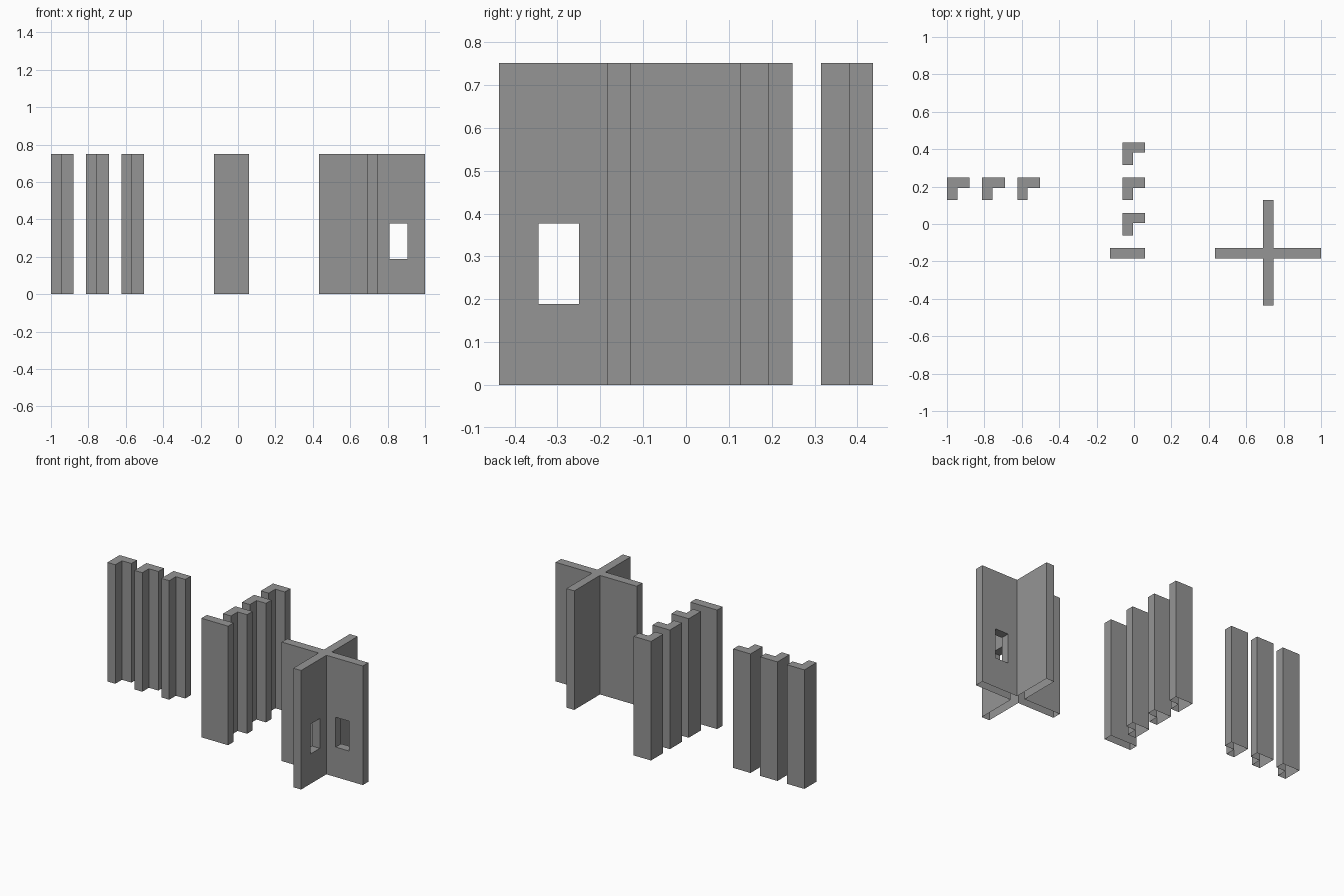
import bpy
import bmesh

if "Cube" in bpy.data.objects:
    bpy.data.objects.remove(bpy.data.objects["Cube"])

H = 0.751      # wall height
T = 0.055      # wall thickness
L = 0.121      # corner post leg length
STEP = 0.188   # spacing between posts

grey = bpy.data.materials.new("dark_grey")
grey.diffuse_color = (0.3, 0.3, 0.3, 1)
grey.use_nodes = True
grey.node_tree.nodes["Principled BSDF"].inputs["Base Color"].default_value = grey.diffuse_color


def prism(name, outline, z0=0.0, z1=H):
    """Extrude a closed XY outline upward."""
    bm = bmesh.new()
    face = bm.faces.new([bm.verts.new((x, y, z0)) for x, y in outline])
    top = bmesh.ops.extrude_face_region(bm, geom=[face])["geom"]
    verts = [v for v in top if isinstance(v, bmesh.types.BMVert)]
    bmesh.ops.translate(bm, verts=verts, vec=(0, 0, z1 - z0))
    bmesh.ops.recalc_face_normals(bm, faces=bm.faces)
    mesh = bpy.data.meshes.new(name)
    bm.to_mesh(mesh)
    bm.free()
    mesh.materials.append(grey)
    obj = bpy.data.objects.new(name, mesh)
    bpy.context.collection.objects.link(obj)
    return obj


def rect(x0, x1, y0, y1):
    return [(x0, y0), (x1, y0), (x1, y1), (x0, y1)]


def corner_post(name, x, y):
    """L-shaped post; x is its left side, y its back side."""
    prism(name, [(x, y), (x, y - L), (x + T, y - L), (x + T, y - T),
                 (x + L, y - T), (x + L, y)])


# Row of corner posts on the left, column of corner posts in the middle
for i in range(3):
    corner_post(f"row_post_{i + 1}", -1 + i * STEP, 0.248)
    corner_post(f"column_post_{i + 1}", -0.061, 0.436 - i * STEP)

# Flat panel in front of the column
prism("flat_panel", rect(-0.127, 0.06, -0.184, -0.129))

# Crossing walls with a plus-shaped plan
x0, xa, xb, x1 = 0.434, 0.691, 0.746, 1.0
y0, ya, yb, y1 = -0.436, -0.184, -0.129, 0.127
cross = prism("cross_wall", [
    (xa, y0), (xb, y0), (xb, ya), (x1, ya), (x1, yb), (xb, yb),
    (xb, y1), (xa, y1), (xa, yb), (x0, yb), (x0, ya), (xa, ya)])

# One window through the right arm and one through the front arm
windows = (rect(0.811, 0.905, ya - 0.05, yb + 0.05),
           rect(xa - 0.05, xb + 0.05, -0.344, -0.25))
bpy.context.view_layer.objects.active = cross
for outline in windows:
    cutter = prism("window_cutter", outline, 0.189, 0.377)
    cutter.hide_render = True
    mod = cross.modifiers.new("window", "BOOLEAN")
    mod.operation = "DIFFERENCE"
    mod.solver = "EXACT"
    mod.object = cutter
    bpy.ops.object.modifier_apply(modifier=mod.name)
    bpy.data.objects.remove(cutter)

# Every wall is a hollow shell, open underneath
for obj in bpy.context.collection.objects:
    bm = bmesh.new()
    bm.from_mesh(obj.data)
    bottom = [f for f in bm.faces if all(v.co.z < 1e-4 for v in f.verts)]
    bmesh.ops.delete(bm, geom=bottom, context="FACES")
    bm.to_mesh(obj.data)
    bm.free()
